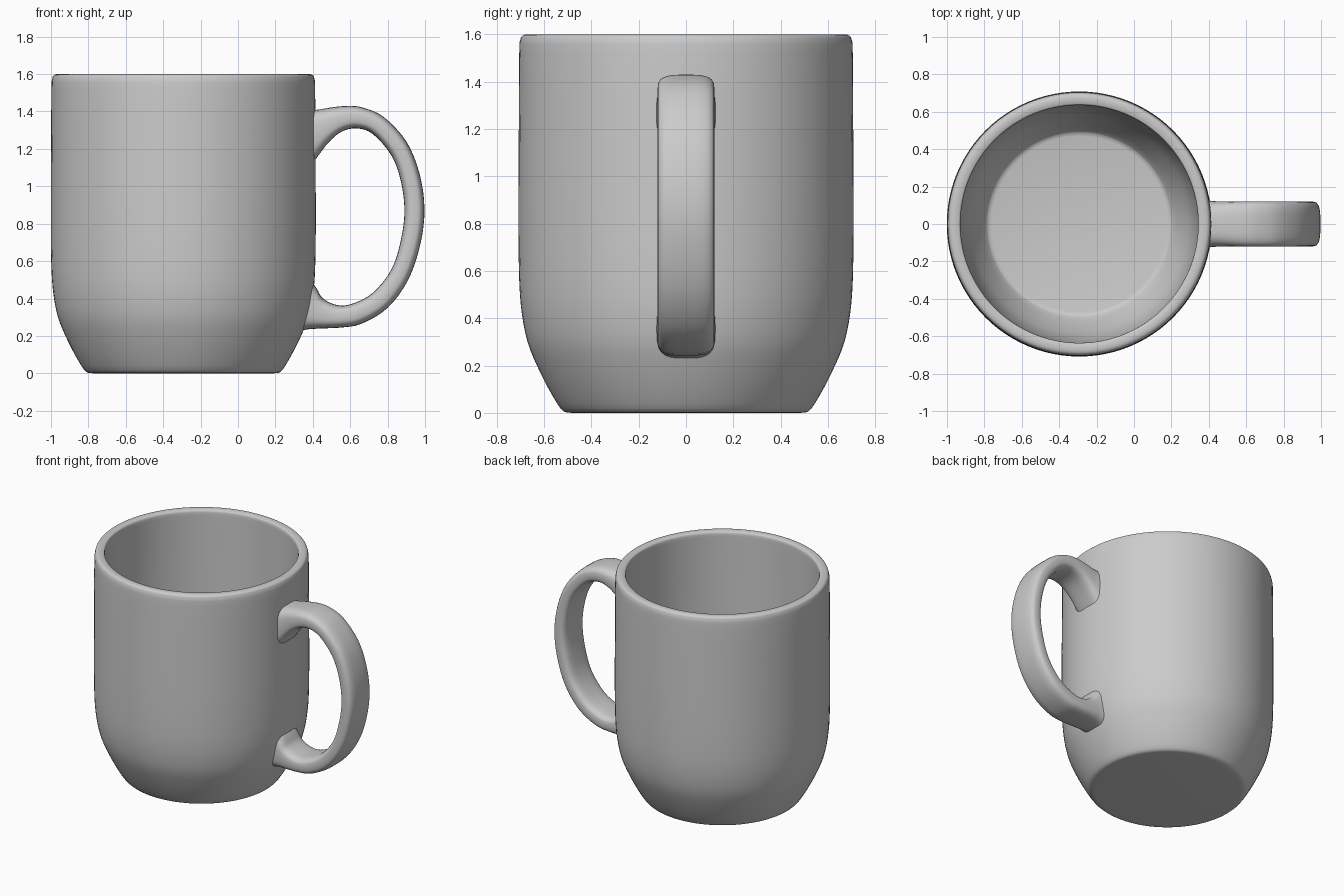
import bpy, bmesh, math
from mathutils import Vector

if "Cube" in bpy.data.objects:
    bpy.data.objects.remove(bpy.data.objects["Cube"])

CX = -0.2925   # axis of the cup


def finish(bm, name, angle):
    bmesh.ops.recalc_face_normals(bm, faces=bm.faces)
    me = bpy.data.meshes.new(name)
    bm.to_mesh(me)
    bm.free()
    ob = bpy.data.objects.new(name, me)
    bpy.context.collection.objects.link(ob)
    bpy.ops.object.select_all(action='DESELECT')
    ob.select_set(True)
    bpy.context.view_layer.objects.active = ob
    bpy.ops.object.shade_smooth_by_angle(angle=math.radians(angle))
    return ob


def smooth_path(pts, steps):
    """Catmull-Rom curve through a list of vectors."""
    out = []
    for i in range(len(pts) - 1):
        p0, p1 = pts[max(i - 1, 0)], pts[i]
        p2, p3 = pts[i + 1], pts[min(i + 2, len(pts) - 1)]
        for k in range(steps):
            t = k / steps
            out.append(0.5 * (2 * p1 + (p2 - p0) * t
                              + (2 * p0 - 5 * p1 + 4 * p2 - p3) * t * t
                              + (3 * p1 - p0 - 3 * p2 + p3) * t ** 3))
    return out + [pts[-1]]


# Cup: outer wall, rim and inner wall as one revolved profile
outer = [(0.505, 0.002), (0.53, 0.018), (0.58, 0.10), (0.63, 0.20), (0.67, 0.30),
         (0.694, 0.42), (0.705, 0.56), (0.7085, 0.80), (0.707, 1.20), (0.705, 1.52),
         (0.701, 1.575), (0.692, 1.594), (0.672, 1.60)]
inner = [(0.648, 1.597), (0.637, 1.585), (0.636, 1.52), (0.638, 1.20), (0.638, 0.80),
         (0.634, 0.56), (0.622, 0.42), (0.598, 0.30), (0.56, 0.20), (0.515, 0.11),
         (0.49, 0.075)]
wall = smooth_path([Vector(p) for p in outer + inner], 3)
profile = [Vector((0, 0)), Vector((0.48, 0))] + wall + [Vector((0.47, 0.07)), Vector((0, 0.07))]

bm = bmesh.new()
verts = [bm.verts.new((CX + r, 0, z)) for r, z in profile]
edges = [bm.edges.new(pair) for pair in zip(verts, verts[1:])]
bmesh.ops.spin(bm, geom=verts + edges, cent=(CX, 0, 0), axis=(0, 0, 1),
               angle=math.tau, steps=96)
bmesh.ops.remove_doubles(bm, verts=bm.verts, dist=0.0002)
finish(bm, "cup", 50)

# Handle: lofted rounded sections; each station is outer x, z, inner x, z, half width
stations = [
    (0.36, 1.405, 0.37, 1.08, 0.13), (0.43, 1.41, 0.43, 1.165, 0.122),
    (0.50, 1.422, 0.485, 1.235, 0.12), (0.59, 1.43, 0.55, 1.29, 0.12),
    (0.67, 1.42, 0.63, 1.31, 0.12), (0.78, 1.37, 0.72, 1.28, 0.12),
    (0.90, 1.24, 0.82, 1.165, 0.12), (0.97, 1.07, 0.87, 1.03, 0.12),
    (0.997, 0.88, 0.89, 0.87, 0.12), (0.975, 0.69, 0.87, 0.71, 0.12),
    (0.91, 0.50, 0.82, 0.555, 0.12), (0.80, 0.35, 0.72, 0.43, 0.12),
    (0.66, 0.265, 0.61, 0.372, 0.12), (0.55, 0.245, 0.53, 0.365, 0.12),
    (0.45, 0.24, 0.455, 0.40, 0.12), (0.37, 0.235, 0.42, 0.455, 0.122),
    (0.31, 0.22, 0.38, 0.51, 0.13)]
N = 32


def spow(v):
    return math.copysign(abs(v) ** 0.6, v)


bm = bmesh.new()
rings = []
for ox, oz, ix, iz, w in smooth_path([Vector(s) for s in stations], 4):
    ring = []
    for k in range(N):
        a = math.tau * k / N
        u = spow(math.cos(a)) / 2
        ring.append(bm.verts.new(((ox + ix) / 2 + u * (ox - ix),
                                  w * spow(math.sin(a)),
                                  (oz + iz) / 2 + u * (oz - iz))))
    rings.append(ring)
for a, b in zip(rings, rings[1:]):
    for k in range(N):
        j = (k + 1) % N
        bm.faces.new((a[k], a[j], b[j], b[k]))
bm.faces.new(rings[0])
bm.faces.new(rings[-1])
finish(bm, "handle", 60)
